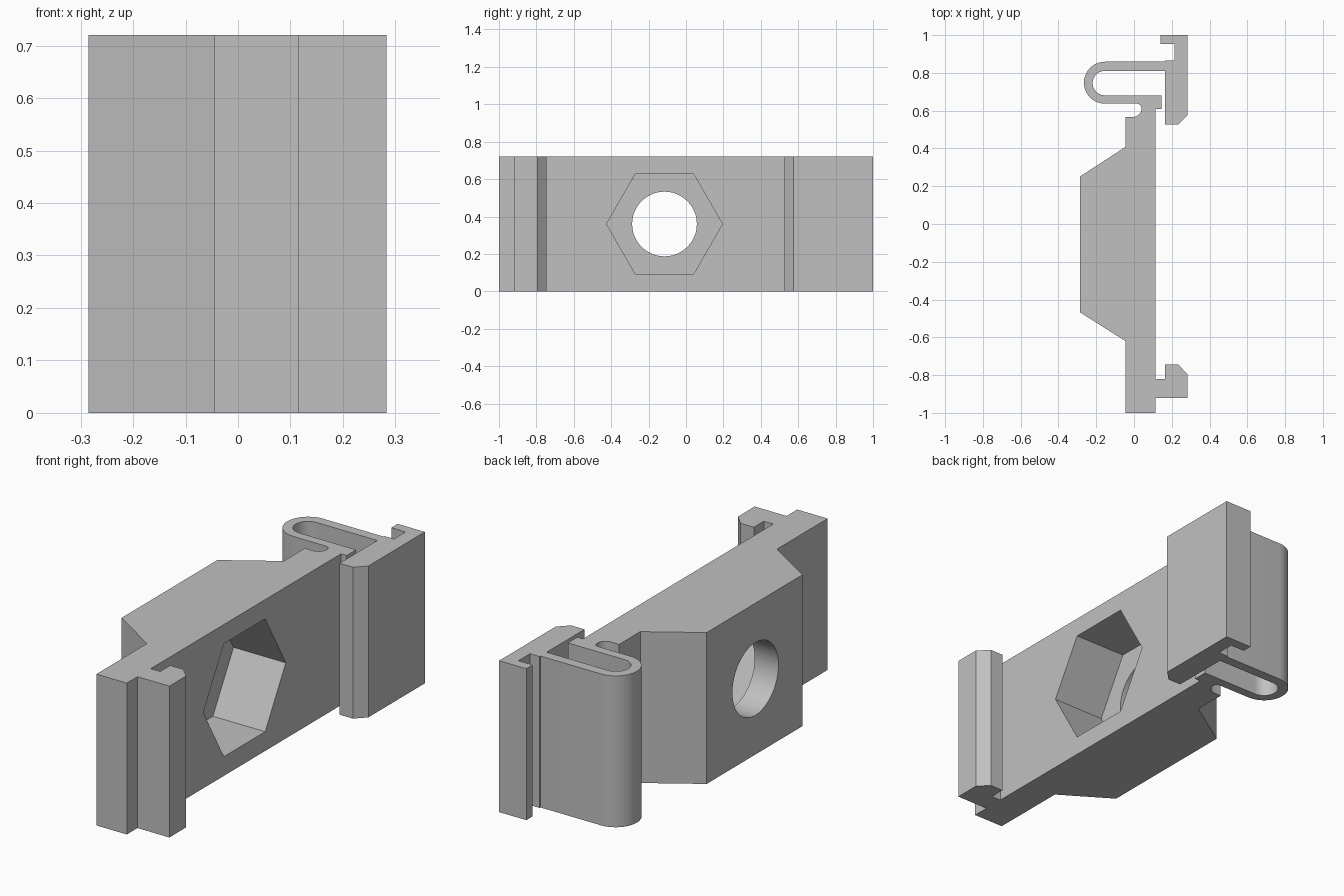
import bpy, bmesh
from math import cos, sin, radians, pi
from mathutils import Matrix

cube = bpy.data.objects.get("Cube")
if cube:
    bpy.data.objects.remove(cube, do_unlink=True)

HEIGHT = 0.72
HOLE_Y = -0.115

grey = bpy.data.materials.new("plain grey")
grey.use_nodes = True
colour = (0.53, 0.53, 0.53, 1)
grey.diffuse_color = colour
grey.node_tree.nodes["Principled BSDF"].inputs["Base Color"].default_value = colour


def arc(cx, cy, r, start, end, steps):
    """Points along an arc, angles in degrees."""
    angles = [radians(start + (end - start) * i / steps) for i in range(steps + 1)]
    return [(cx + r * cos(a), cy + r * sin(a)) for a in angles]


def add_object(name, bm):
    bmesh.ops.recalc_face_normals(bm, faces=bm.faces)
    mesh = bpy.data.meshes.new(name)
    bm.to_mesh(mesh)
    bm.free()
    mesh.materials.append(grey)
    obj = bpy.data.objects.new(name, mesh)
    bpy.context.collection.objects.link(obj)
    return obj


def extrude_profile(name, points, height):
    bm = bmesh.new()
    face = bm.faces.new([bm.verts.new((x, y, 0)) for x, y in points])
    top = bmesh.ops.extrude_face_region(bm, geom=[face])["geom"]
    verts = [v for v in top if isinstance(v, bmesh.types.BMVert)]
    bmesh.ops.translate(bm, verts=verts, vec=(0, 0, height))
    return add_object(name, bm)


def bore(target, name, sides, radius, x_min, x_max):
    """Cut a prism along x through the mounting centre."""
    bm = bmesh.new()
    place = Matrix.Translation(((x_min + x_max) / 2, HOLE_Y, HEIGHT / 2))
    turn = Matrix.Rotation(pi / 2, 4, 'X') @ Matrix.Rotation(pi / 2, 4, 'Y')
    # the first corner of the prism points along y
    bmesh.ops.create_cone(bm, cap_ends=True, segments=sides, radius1=radius,
                          radius2=radius, depth=x_max - x_min)
    along_x = Matrix.Rotation(pi / 2, 4, 'Y')
    corner_to_y = Matrix.Rotation(pi / 2, 4, 'X')
    start = min(bm.verts, key=lambda v: abs(v.co.x))
    if abs(start.co.x) > 1e-4:
        along_x = corner_to_y @ along_x
    bmesh.ops.transform(bm, matrix=place @ along_x, verts=bm.verts)
    cutter = add_object(name, bm)
    cutter.hide_render = True
    mod = target.modifiers.new(name, 'BOOLEAN')
    mod.operation = 'DIFFERENCE'
    mod.solver = 'EXACT'
    mod.object = cutter
    bpy.context.view_layer.objects.active = target
    bpy.ops.object.modifier_apply(modifier=mod.name)
    bpy.data.objects.remove(cutter, do_unlink=True)


# Fixed hook and front end
fixed_hook = [(0.115, -0.82), (0.165, -0.82), (0.165, -0.745), (0.235, -0.745),
              (0.283, -0.795), (0.283, -0.92), (0.115, -0.92), (0.115, -1)]

# Raised block that carries the nut pocket
block = [(-0.045, -1), (-0.045, -0.62), (-0.285, -0.468), (-0.285, 0.252),
         (-0.045, 0.408), (-0.045, 0.567), (-0.005, 0.567)]

# Relief notch and the outside of the spring loop
notch = arc(-0.005, 0.612, 0.045, -80, 0, 6) + arc(0.015, 0.612, 0.025, 15, 90, 5)
outer_loop = arc(-0.154, 0.748, 0.111, 270, 90, 20)

# Sliding hook with its pull lip
sliding_hook = [(0.165, 0.859), (0.165, 0.865), (0.215, 0.865), (0.215, 0.952),
                (0.14, 0.952), (0.14, 1), (0.283, 1), (0.283, 0.575),
                (0.235, 0.527), (0.165, 0.527), (0.165, 0.811)]

# Inside of the spring loop, back to the body
inner_loop = arc(-0.154, 0.746, 0.065, 90, 270, 20)
root = [(0.145, 0.681), (0.145, 0.61), (0.115, 0.61)]

clip = extrude_profile("rail_clip", fixed_hook + block + notch + outer_loop
                       + sliding_hook + inner_loop + root, HEIGHT)

# Screw hole right through, hexagonal nut pocket from the hook side
bore(clip, "screw_hole", 48, 0.173, -0.5, 0.5)
bore(clip, "nut_pocket", 6, 0.31, -0.16, 0.5)

bpy.ops.object.select_all(action='DESELECT')
clip.select_set(True)
bpy.context.view_layer.objects.active = clip
bpy.ops.object.shade_smooth_by_angle(angle=radians(25))
